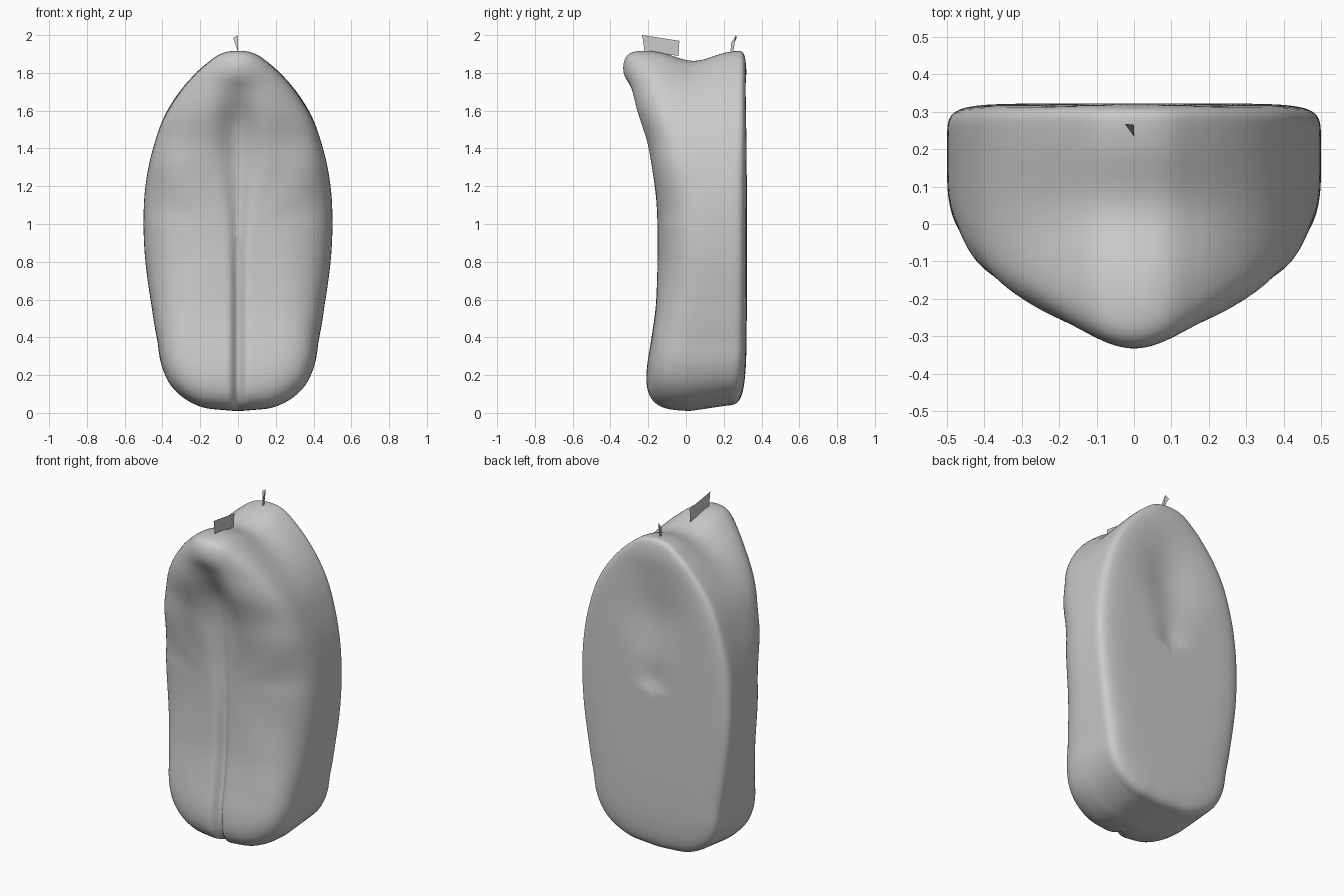
import bpy, bmesh, math

cube = bpy.data.objects.get("Cube")
if cube:
    bpy.data.objects.remove(cube, do_unlink=True)

grey = bpy.data.materials.new("plain grey")
grey.use_nodes = True
colour = (0.6, 0.6, 0.6, 1)
grey.diffuse_color = colour
grey.node_tree.nodes["Principled BSDF"].inputs["Base Color"].default_value = colour


def curve(points):
    """Smooth interpolation through sorted (position, value) points."""
    def slope(i):
        a, b = points[max(i - 1, 0)], points[min(i + 1, len(points) - 1)]
        return (b[1] - a[1]) / (b[0] - a[0])

    def evaluate(t):
        t = min(max(t, points[0][0]), points[-1][0])
        i = 0
        while i < len(points) - 2 and t > points[i + 1][0]:
            i += 1
        (a, p), (b, q) = points[i], points[i + 1]
        h = b - a
        u = (t - a) / h
        return ((1 + 2 * u) * (1 - u) ** 2 * p + u * (1 - u) ** 2 * h * slope(i)
                + u * u * (3 - 2 * u) * q + u * u * (u - 1) * h * slope(i + 1))
    return evaluate


def make_object(name, bm, smooth):
    bmesh.ops.recalc_face_normals(bm, faces=bm.faces)
    mesh = bpy.data.meshes.new(name)
    bm.to_mesh(mesh)
    bm.free()
    mesh.materials.append(grey)
    for face in mesh.polygons:
        face.use_smooth = smooth
    obj = bpy.data.objects.new(name, mesh)
    bpy.context.collection.objects.link(obj)


# Outline as half width and height, turned into radius by angle from the top
MID_Z, MID_Y = 0.95, 0.16
outline = [(0, 1.92), (0.09, 1.905), (0.17, 1.85), (0.28, 1.74), (0.375, 1.6),
           (0.45, 1.4), (0.49, 1.2), (0.5, 1.0), (0.49, 0.8), (0.463, 0.6),
           (0.43, 0.4), (0.405, 0.25), (0.36, 0.15), (0.29, 0.08), (0.19, 0.03),
           (0.08, 0.015), (0, 0.01)]
polar = [(math.atan2(w, z - MID_Z), math.hypot(w, z - MID_Z)) for w, z in outline]
polar = [(-polar[1][0], polar[1][1])] + polar
polar.append((2 * math.pi - polar[-2][0], polar[-2][1]))
radius = curve(polar)

# Front relief: lobes, central groove and overhanging peak; back has a shallow dent
front_line = curve([(0, -0.26), (0.1, -0.25), (0.2, -0.23), (0.4, -0.185), (0.6, -0.158),
                    (1, -0.152), (1.2, -0.17), (1.4, -0.22), (1.6, -0.3),
                    (1.75, -0.33), (1.85, -0.345), (1.92, -0.36)])
side_slope = curve([(1.0, 0), (1.3, 0.1), (1.5, 0.3), (1.75, 0.5), (1.92, 0.55)])
groove_depth = curve([(0, 0.05), (0.9, 0.035), (1.2, 0.045), (1.4, 0.075),
                      (1.55, 0.09), (1.7, 0.045), (1.8, 0), (1.92, 0)])
groove_width = curve([(0, 0.03), (0.9, 0.035), (1.15, 0.06), (1.4, 0.1), (1.92, 0.1)])
dent_depth = curve([(1.0, 0), (1.06, 0.018), (1.2, 0.016), (1.45, 0.035),
                    (1.65, 0.018), (1.8, 0)])
dent_width = curve([(1.0, 0.07), (1.15, 0.1), (1.4, 0.16), (1.8, 0.18)])


def front_y(x, z):
    groove = groove_depth(z) * math.exp(-(x / groove_width(z)) ** 2)
    spread = math.hypot(x, 0.1) - 0.1
    return front_line(z) + side_slope(z) * spread + groove


def back_y(x, z):
    return 0.322 - dent_depth(z) * math.exp(-(x / dent_width(z)) ** 2)


def body_point(angle, u, side):
    """u runs from 0 at the face centre, past the rounded edge at 1, to the rim at 2."""
    up = max(0, math.cos(angle)) ** 4
    down = max(0, -math.cos(angle)) ** 4
    power = 3 + 10 * up + 3 * down if side < 0 else 8 + 6 * up - 2 * down
    out, forward = min(u, 1), min(2 - u, 1)
    norm = (out ** power + forward ** power) ** (1 / power)
    r = radius(abs(angle)) * out / norm
    x, z = r * math.sin(angle), MID_Z + r * math.cos(angle)
    face = front_y(x, z) if side < 0 else back_y(x, z)
    y = MID_Y + (face - MID_Y) * forward / norm
    # Saddle across the top, and underside rising toward the back
    dip = 0.052 * max(0, (z - 1.4) / 0.5) ** 2 * math.exp(-((y - 0.04) / 0.14) ** 2)
    lift = 0.03 * max(0, 1 - z / 0.3) * min(1, max(0, (y - 0.02) / 0.2))
    return x, y, z - dip + lift


# Body: rings running from the back centre over the rim to the front centre
RAYS, RINGS = 208, 56
bm = bmesh.new()
angles = []
for i in range(RAYS):
    phi = -math.pi + 2 * math.pi * i / RAYS
    angles.append(phi - 0.4 * math.sin(2 * phi))
levels = [(2 * k / RINGS, 1) for k in range(1, RINGS + 1)]
levels += [(u, -1) for u, _ in reversed(levels[:-1])]
rings = [[bm.verts.new(body_point(a, u, side)) for a in angles] for u, side in levels]
for low, high in zip(rings, rings[1:]):
    for i in range(RAYS):
        j = (i + 1) % RAYS
        bm.faces.new((low[i], low[j], high[j], high[i]))
for ring, side in ((rings[0], 1), (rings[-1], -1)):
    centre = bm.verts.new(body_point(0, 0, side))
    for i in range(RAYS):
        bm.faces.new((ring[i], ring[(i + 1) % RAYS], centre))
make_object("pod_body", bm, True)


def make_tab(name, corners):
    bm = bmesh.new()
    bm.faces.new([bm.verts.new(c) for c in corners])
    make_object(name, bm, False)


# Thin tabs standing on the top
make_tab("front_tab", [(0, -0.22, 1.915), (0, -0.04, 1.89), (0, -0.035, 1.97), (0, -0.232, 2.0)])
make_tab("back_tab", [(0, 0.235, 1.91), (0, 0.25, 1.91), (0, 0.265, 2.0), (0, 0.24, 1.96)])
make_tab("back_tab_fold", [(0, 0.235, 1.91), (0, 0.265, 2.0), (-0.025, 0.268, 1.985)])
